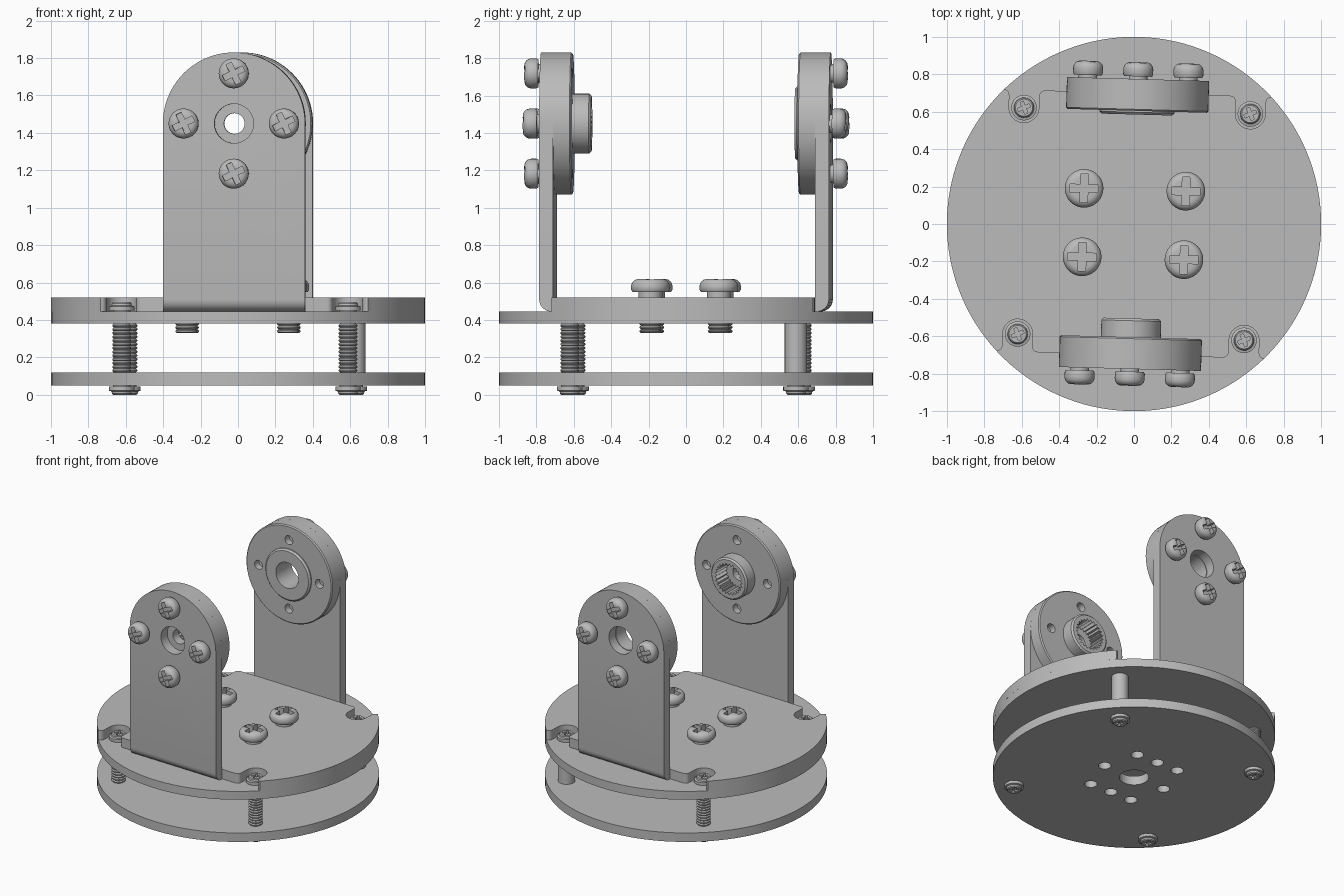
import bpy, bmesh
from math import pi, cos, sin, radians
from mathutils import Matrix

cube = bpy.data.objects.get("Cube")
if cube:
    bpy.data.objects.remove(cube, do_unlink=True)

metal = bpy.data.materials.new("satin_grey")
metal.use_nodes = True
GREY = (0.5, 0.5, 0.5, 1)
metal.diffuse_color = GREY
metal.node_tree.nodes["Principled BSDF"].inputs["Base Color"].default_value = GREY

YAW = Matrix.Rotation(radians(-1.6), 4, 'Z')   # whole assembly is turned slightly
MOVE = lambda x, y, z: Matrix.Translation((x, y, z))
FLIP = Matrix.Rotation(pi, 4, 'X')
built = []


def make(name, bm):
    bmesh.ops.recalc_face_normals(bm, faces=bm.faces)
    me = bpy.data.meshes.new(name)
    bm.to_mesh(me)
    bm.free()
    me.materials.append(metal)
    ob = bpy.data.objects.new(name, me)
    bpy.context.collection.objects.link(ob)
    built.append(ob)
    return ob


def place(ob, mat):
    ob.matrix_world = YAW @ mat
    return ob


def copy(ob, name, mat):
    dup = bpy.data.objects.new(name, ob.data)
    bpy.context.collection.objects.link(dup)
    built.append(dup)
    return place(dup, mat)


def lathe(name, profile, steps=48, closed=False):
    bm = bmesh.new()
    vs = [bm.verts.new((r, 0, z)) for r, z in profile]
    for a, b in zip(vs, vs[1:] + (vs[:1] if closed else [])):
        bm.edges.new((a, b))
    bmesh.ops.spin(bm, geom=bm.verts[:] + bm.edges[:], cent=(0, 0, 0),
                   axis=(0, 0, 1), angle=2 * pi, steps=steps)
    bmesh.ops.remove_doubles(bm, verts=bm.verts, dist=1e-5)
    return make(name, bm)


def add_prism(bm, pts, z0, z1):
    face = bm.faces.new([bm.verts.new((x, y, z0)) for x, y in pts])
    ext = bmesh.ops.extrude_face_region(bm, geom=[face])["geom"]
    top = [v for v in ext if isinstance(v, bmesh.types.BMVert)]
    bmesh.ops.translate(bm, verts=top, vec=(0, 0, z1 - z0))


def prism(name, pts, z0, z1):
    bm = bmesh.new()
    add_prism(bm, pts, z0, z1)
    return make(name, bm)


def arc(cx, cy, r, a0, a1, n):
    return [(cx + r * cos(a0 + (a1 - a0) * i / n), cy + r * sin(a0 + (a1 - a0) * i / n))
            for i in range(n + 1)]


def circle(cx, cy, r, n=32):
    return arc(cx, cy, r, 0, 2 * pi, n)[:-1]


def cut(ob, outlines, z0, z1):
    """Subtract separate prisms from an object and keep the plain mesh."""
    bm = bmesh.new()
    for pts in outlines:
        add_prism(bm, pts, z0, z1)
    tool = make("cutter", bm)
    built.remove(tool)
    tool.hide_render = True
    mod = ob.modifiers.new("cut", 'BOOLEAN')
    mod.operation, mod.solver, mod.object = 'DIFFERENCE', 'EXACT', tool
    bpy.context.view_layer.update()
    dg = bpy.context.evaluated_depsgraph_get()
    me = bpy.data.meshes.new_from_object(ob.evaluated_get(dg))
    ob.modifiers.clear()
    ob.data = me
    bpy.data.objects.remove(tool, do_unlink=True)
    return ob


def plus(a, b, turn=0):
    pts = []
    for k in range(4):
        c, s = cos(turn + k * pi / 2), sin(turn + k * pi / 2)
        pts += [(x * c - y * s, x * s + y * c) for x, y in ((b, -a), (b, a), (a, a))]
    return pts


def thread(r, z0, z1, pitch=0.02):
    n = round((z1 - z0) / pitch)
    pts = [(0, z0)]
    for i in range(n):
        z = z0 + i * pitch
        pts += [(r * 0.86, z), (r, z + pitch * 0.35), (r, z + pitch * 0.65)]
    return pts + [(r * 0.86, z1), (0, z1)]


def pan_screw(name, r, neck, h, shank, depth, turn):
    """Domed cross-head screw standing on z = 0."""
    e = h * 0.42
    dome = arc(r - e, h - e, e, 0, pi / 2, 6)
    ob = lathe(name, [(0, -depth), (shank, -depth), (shank, 0), (r * 0.62, 0),
                      (r * 0.62, neck), (r * 0.93, neck), (r, neck + 0.012)]
               + dome + [(0, h)])
    return cut(ob, [plus(r * 0.2, r * 0.74, turn)], h * 0.5, h + 0.1)


# Lower disc with centre bore and mounting holes
disc = lathe("lower_disc", [(0, 0.05), (1, 0.05), (1, 0.12), (0, 0.12)], 128)
holes = [circle(0, 0, 0.105)]
for s in (-1, 1):
    holes += [circle(s * 0.265, 0, 0.045), circle(0, s * 0.265, 0.045)]
    holes += [circle(s * 0.18, t * 0.265, 0.045) for t in (-1, 1)]
place(cut(disc, holes, 0, 0.2), MOVE(0, 0, 0))

# Upper disc: round plate, then a trimmed layer with corner pockets
place(lathe("upper_disc", [(0, 0.38), (1, 0.38), (1, 0.445), (0, 0.445)], 128), MOVE(0, 0, 0))
P = 0.605
quad = (arc(0, 0, 1, 0, 0.77, 24) + arc(P + 0.11, 0.67, 0.03, pi / 2, pi, 4)
        + arc(P, P, 0.08, 0, -pi, 16) + arc(P - 0.11, 0.67, 0.03, 0, pi / 2, 4))
half = quad + [(-x, y) for x, y in reversed(quad)]
outline = half + [(x, -y) for x, y in reversed(half)][1:-1]
place(prism("bracket_base", outline, 0.445, 0.52), MOVE(0, 0, 0))

# Corner spacers: three threaded rods and one smooth post, with screws at both ends
rod = lathe("rod", thread(0.05, 0.12, 0.38), 24)
post = lathe("post", [(0, 0.12), (0.06, 0.12), (0.06, 0.38), (0, 0.38)], 32)
cap = lathe("cap_screw", [(0, 0), (0.046, 0), (0.046, 0.006), (0.068, 0.006), (0.068, 0.028),
                          (0.054, 0.032), (0.052, 0.044), (0.046, 0.05), (0, 0.05)], 32)
cut(cap, [plus(0.009, 0.034, 0.4)], 0.03, 0.1)
for sx, lr in ((-1, "right"), (1, "left")):
    for sy, fb in ((-1, "front"), (1, "back")):
        x, y = sx * P, sy * P
        smooth = sx > 0 and sy > 0
        copy(post if smooth else rod, f"spacer_{fb}_{lr}", MOVE(x, y, 0))
        copy(cap, f"top_screw_{fb}_{lr}", MOVE(x, y, 0.445))
        copy(cap, f"bottom_screw_{fb}_{lr}", MOVE(x, y, 0.05) @ FLIP)

# Large screws through the upper disc
big = pan_screw("big_screw", 0.103, 0.03, 0.1, 0.055, 0.1, 0)
tip = lathe("screw_tip", thread(0.058, 0.33, 0.39), 32)
for i, (x, y) in enumerate([(sx * 0.272, sy * 0.183) for sx in (-1, 1) for sy in (-1, 1)]):
    copy(big, f"base_screw_{i + 1}", MOVE(x, y, 0.52))
    copy(tip, f"base_screw_tip_{i + 1}", MOVE(x, y, 0))

# Upright arms, hubs and their screws
small = pan_screw("small_screw", 0.08, 0.014, 0.09, 0.034, 0.12, 0.45)
ring = [(0.268 * cos(k * pi / 2), 0.268 * sin(k * pi / 2)) for k in range(4)]
drill = [circle(x, y, 0.035, 20) for x, y in ring]
for side, turn in (("front", 0), ("back", pi)):
    frame = Matrix.Rotation(turn, 4, 'Z') @ MOVE(0, 0, 1.45) @ Matrix.Rotation(pi / 2, 4, 'X')
    foot = -1.005
    bm = bmesh.new()
    add_prism(bm, arc(0, 0, 0.38, 0, pi, 40) + [(-0.38, foot), (0.38, foot)], 0.70, 0.775)
    bend = [e for e in bm.edges
            if all(abs(v.co.y - foot) < 1e-4 and v.co.z > 0.77 for v in e.verts)]
    bmesh.ops.bevel(bm, geom=bend, offset=0.065, segments=6, profile=0.5, affect='EDGES')
    arm = make(f"{side}_arm", bm)
    place(cut(arm, [circle(0, 0, 0.105)], 0.6, 0.9), frame)

    if side == "front":
        bore, boss, tip_z = 0.055, 0.16, 0.505
    else:
        bore, boss, tip_z = 0.1, 0.2, 0.585
    hub = lathe(f"{side}_hub", [(bore, tip_z), (boss - 0.012, tip_z), (boss, tip_z + 0.012),
                                (boss, 0.605), (0.372, 0.605), (0.38, 0.613),
                                (0.38, 0.70), (bore, 0.70)], 64, closed=True)
    cut(hub, drill, 0.55, 0.75)
    if side == "front":
        # Toothed socket
        star = []
        for i in range(50):
            r = 0.122 if i % 2 else 0.102
            star.append((r * cos(i * pi / 25), r * sin(i * pi / 25)))
        cut(hub, [star], 0.4, 0.63)
    place(hub, frame)
    for i, (x, y) in enumerate(ring):
        copy(small, f"{side}_arm_screw_{i + 1}", frame @ MOVE(x, y, 0.775))

# Remove the patterns and shade
for ob in (rod, post, cap, big, tip, small):
    built.remove(ob)
    bpy.data.objects.remove(ob, do_unlink=True)
bpy.ops.object.select_all(action='DESELECT')
for ob in built:
    ob.select_set(True)
bpy.context.view_layer.objects.active = built[0]
bpy.ops.object.shade_smooth_by_angle(angle=radians(32))
